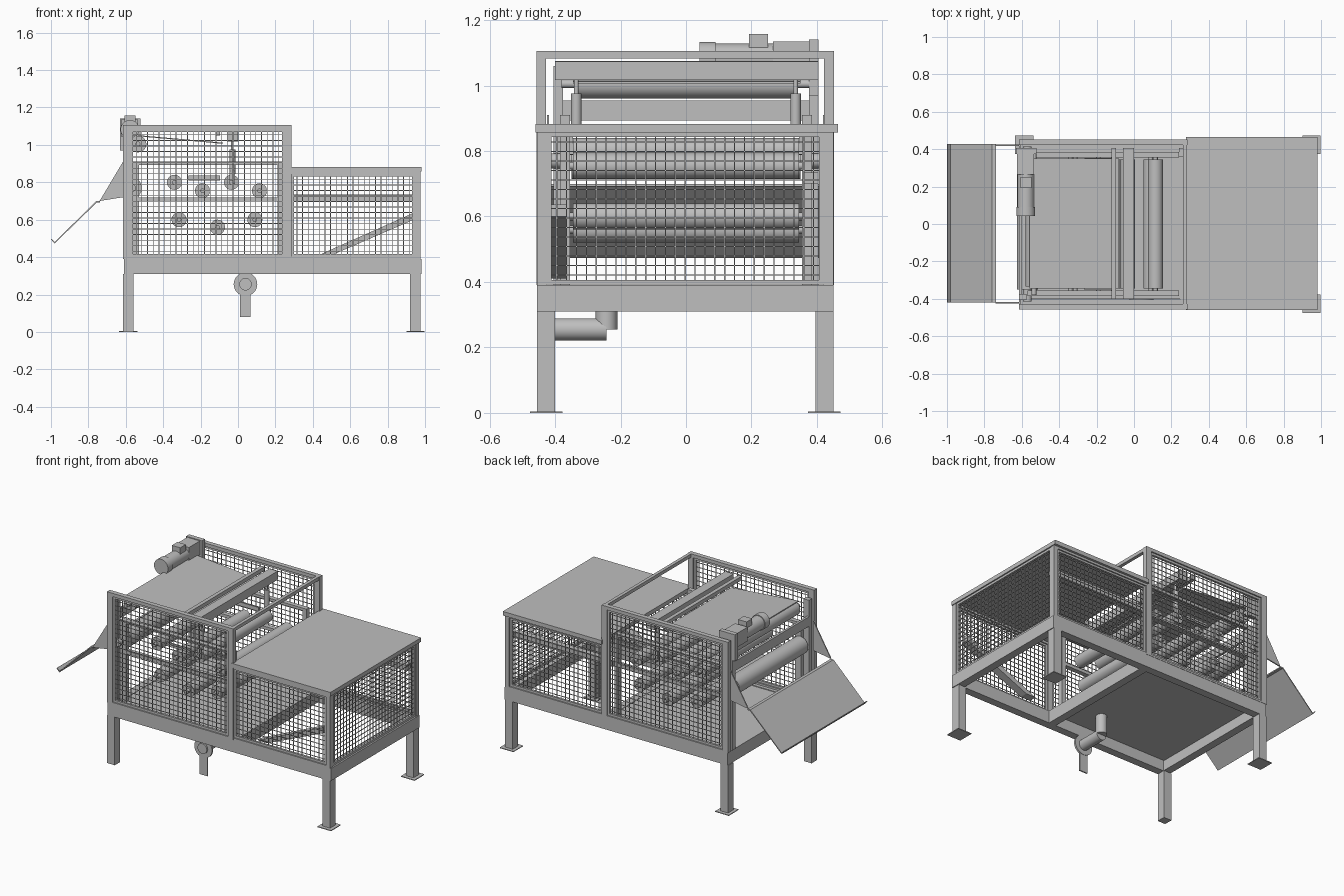
import bpy, bmesh, math
from mathutils import Vector, Matrix

steel = bpy.data.materials.new("steel_grey")
steel.diffuse_color = (0.52, 0.52, 0.52, 1)


def finish(name, bm):
    bmesh.ops.recalc_face_normals(bm, faces=bm.faces[:])
    me = bpy.data.meshes.new(name)
    bm.to_mesh(me)
    bm.free()
    me.materials.append(steel)
    ob = bpy.data.objects.new(name, me)
    bpy.context.collection.objects.link(ob)
    return ob


def boxes(name, *items):
    """One object from boxes given as x0, x1, y0, y1, z0, z1."""
    bm = bmesh.new()
    for x0, x1, y0, y1, z0, z1 in items:
        m = Matrix.Translation(((x0 + x1) / 2, (y0 + y1) / 2, (z0 + z1) / 2)) @ \
            Matrix.Diagonal((abs(x1 - x0), abs(y1 - y0), abs(z1 - z0), 1))
        bmesh.ops.create_cube(bm, size=1, matrix=m)
    return finish(name, bm)


def cyl(name, a, b, r, sides=32):
    """Smooth cylinder between two points."""
    a, b = Vector(a), Vector(b)
    bm = bmesh.new()
    rot = (b - a).to_track_quat('Z', 'Y').to_matrix().to_4x4()
    bmesh.ops.create_cone(bm, cap_ends=True, segments=sides, radius1=r, radius2=r,
                          depth=(b - a).length, matrix=Matrix.Translation((a + b) / 2) @ rot)
    for f in bm.faces:
        f.smooth = len(f.verts) == 4
    for e in bm.edges:
        e.smooth = all(len(f.verts) == 4 for f in e.link_faces)
    return finish(name, bm)


def prism(name, profile, y0, y1):
    """Side profile in x, z swept across y."""
    bm = bmesh.new()
    face = bm.faces.new([bm.verts.new((x, y0, z)) for x, z in profile])
    out = bmesh.ops.extrude_face_region(bm, geom=[face])["geom"]
    bmesh.ops.translate(bm, vec=(0, y1 - y0, 0),
                        verts=[v for v in out if isinstance(v, bmesh.types.BMVert)])
    return finish(name, bm)


def wire_panel(name, axis, pos, u0, u1, z0, z1, pitch=0.03, frame=0.014):
    """Framed wire mesh standing in the xz plane (axis y) or yz plane (axis x)."""
    def bar(ua, ub, za, zb, t):
        if axis == 'y':
            return (ua, ub, pos - t, pos + t, za, zb)
        return (pos - t, pos + t, ua, ub, za, zb)
    w = 0.0018
    items = []
    nu, nz = round((u1 - u0) / pitch), round((z1 - z0) / pitch)
    for i in range(1, nu):
        u = u0 + (u1 - u0) * i / nu
        items.append(bar(u - w, u + w, z0, z1, w))
    for i in range(1, nz):
        z = z0 + (z1 - z0) * i / nz
        items.append(bar(u0, u1, z - w, z + w, w))
    for u in (u0, u1 - frame):
        items.append(bar(u, u + frame, z0, z1, 0.007))
    for z in (z0, z1 - frame):
        items.append(bar(u0, u1, z, z + frame, 0.007))
    return boxes(name, *items)


# Base frame, legs and feet
boxes("base_frame",
      (-0.61, 0.98, -0.455, -0.405, 0.31, 0.39), (-0.61, 0.98, 0.40, 0.45, 0.31, 0.39),
      (-0.61, -0.56, -0.405, 0.40, 0.31, 0.39), (0.93, 0.98, -0.405, 0.40, 0.31, 0.39),
      (0.245, 0.295, -0.405, 0.40, 0.31, 0.39))
for lx, side in ((-0.615, "left"), (0.92, "right")):
    for ly, end in ((-0.455, "front"), (0.395, "back")):
        boxes(f"{end}_{side}_leg", (lx, lx + 0.055, ly, ly + 0.055, 0, 0.31))
        if (side, end) != ("left", "front"):
            boxes(f"{end}_{side}_foot", (lx - 0.02, lx + 0.077, ly - 0.022, ly + 0.077, 0, 0.005))
boxes("floor_tray", (-0.59, 0.25, -0.40, 0.40, 0.375, 0.388))

# Tall guard cage: posts, rails, mesh
for y, end in ((-0.457, "front"), (0.422, "back")):
    boxes(f"{end}_cage_frame",
          (-0.615, -0.575, y, y + 0.03, 0.39, 1.105), (0.248, 0.285, y, y + 0.03, 0.39, 1.105),
          (-0.615, 0.285, y, y + 0.03, 1.083, 1.105), (-0.575, 0.248, y, y + 0.03, 0.39, 0.402))
    wire_panel(f"{end}_cage_mesh", 'y', y + 0.015, -0.575, 0.248, 0.402, 1.083)
boxes("cage_cross_rail", (0.262, 0.283, -0.457, 0.45, 1.083, 1.105))

# Low discharge enclosure
boxes("enclosure_lid", (0.277, 0.98, -0.46, 0.465, 0.857, 0.883))
for y, end in ((-0.455, "front"), (0.42, "back")):
    boxes(f"{end}_enclosure_post", (0.945, 0.975, y, y + 0.03, 0.39, 0.857))
    boxes(f"{end}_enclosure_rail", (0.285, 0.945, y, y + 0.03, 0.843, 0.857),
          (0.285, 0.945, y, y + 0.03, 0.39, 0.402))
    wire_panel(f"{end}_enclosure_mesh", 'y', y + 0.015, 0.285, 0.945, 0.402, 0.845)
wire_panel("end_enclosure_mesh", 'x', 0.965, -0.425, 0.42, 0.392, 0.857)
prism("diagonal_brace", [(0.43, 0.41), (0.50, 0.41), (0.94, 0.60), (0.94, 0.637)], -0.415, -0.365)
boxes("discharge_rail", (0.24, 0.945, 0.36, 0.405, 0.70, 0.735))

# Inner machine frame
for s, end in ((-1, "front"), (1, "back")):
    boxes(f"{end}_inner_frame",
          (-0.57, -0.53, s * 0.355, s * 0.385, 0.388, 0.91),
          (0.21, 0.24, s * 0.355, s * 0.385, 0.388, 0.91),
          (-0.57, 0.24, s * 0.355, s * 0.385, 0.893, 0.91),
          (-0.57, 0.24, s * 0.355, s * 0.385, 0.70, 0.72))
    boxes(f"{end}_guide_plate", (-0.265, -0.095, s * 0.345, s * 0.353, 0.81, 0.835))
    boxes(f"{end}_upper_support", (-0.615, -0.575, s * 0.375, s * 0.405, 0.39, 1.06))
    cyl(f"{end}_press_cylinder", (-0.03, s * 0.335, 0.845), (-0.03, s * 0.335, 0.975), 0.016)
    cyl(f"{end}_press_rod", (-0.03, s * 0.335, 0.975), (-0.03, s * 0.335, 1.02), 0.007, 16)
    boxes(f"{end}_press_yoke", (-0.045, -0.015, s * 0.345, s * 0.355, 0.79, 0.86))
    cyl(f"{end}_feed_bearing", (-0.57, s * 0.35, 0.77), (-0.57, s * 0.415, 0.77), 0.023)
    prism(f"{end}_chute_side", [(-0.615, 0.91), (-0.74, 0.70), (-0.615, 0.72)],
          s * 0.418, s * 0.425)

# Rollers
for i, (x, z) in enumerate(((-0.34, 0.80), (-0.19, 0.755), (-0.035, 0.80), (0.115, 0.755),
                            (-0.315, 0.60), (-0.11, 0.56), (0.09, 0.60))):
    cyl(f"press_roller_{i + 1}", (x, -0.345, z), (x, 0.345, z), 0.04)
    cyl(f"roller_shaft_{i + 1}", (x, -0.37, z), (x, 0.37, z), 0.012, 16)
cyl("upper_feed_roller", (-0.535, -0.335, 1.005), (-0.535, 0.34, 1.005), 0.045)
cyl("upper_feed_shaft", (-0.535, -0.38, 1.005), (-0.535, 0.40, 1.005), 0.013, 16)
cyl("lower_feed_roller", (-0.57, -0.35, 0.77), (-0.57, 0.35, 0.77), 0.056)

# Sloping feed sheet and cross beams
prism("feed_sheet", [(-0.56, 1.054), (-0.08, 1.012), (-0.08, 1.006), (-0.56, 1.048)], -0.345, 0.35)
boxes("press_beam", (-0.06, 0.0, -0.40, 0.405, 1.017, 1.073))
boxes("narrow_beam", (-0.12, -0.095, -0.40, 0.405, 1.05, 1.075))
boxes("rear_tie_plate", (-0.615, -0.60, -0.405, 0.405, 0.893, 0.955))

# Feed chute with turned lip
prism("feed_chute", [(-1.0, 0.495), (-0.98, 0.473), (-0.755, 0.692), (-0.738, 0.692),
                     (-0.738, 0.699), (-0.758, 0.699), (-0.98, 0.481), (-0.996, 0.498)],
      -0.42, 0.427)

# Drive motor on top of the cage
boxes("gearbox", (-0.625, -0.535, 0.265, 0.375, 1.045, 1.135))
boxes("gearbox_flange", (-0.632, -0.52, 0.375, 0.405, 0.97, 1.14))
cyl("motor_body", (-0.578, 0.085, 1.083), (-0.578, 0.265, 1.083), 0.045)
cyl("motor_fan_cover", (-0.578, 0.042, 1.083), (-0.578, 0.09, 1.083), 0.05)
boxes("motor_terminal_box", (-0.607, -0.547, 0.193, 0.25, 1.115, 1.157))

# Drain pipe, flange and valve handle
cyl("drain_drop", (0.04, -0.243, 0.255), (0.04, -0.243, 0.38), 0.033)
cyl("drain_pipe", (0.04, -0.243, 0.255), (0.04, -0.40, 0.255), 0.034)
cyl("drain_flange", (0.04, -0.40, 0.255), (0.04, -0.412, 0.255), 0.063)
cyl("drain_mouth", (0.04, -0.412, 0.255), (0.04, -0.422, 0.255), 0.033)
boxes("valve_handle", (0.012, 0.068, -0.41, -0.402, 0.08, 0.25))
